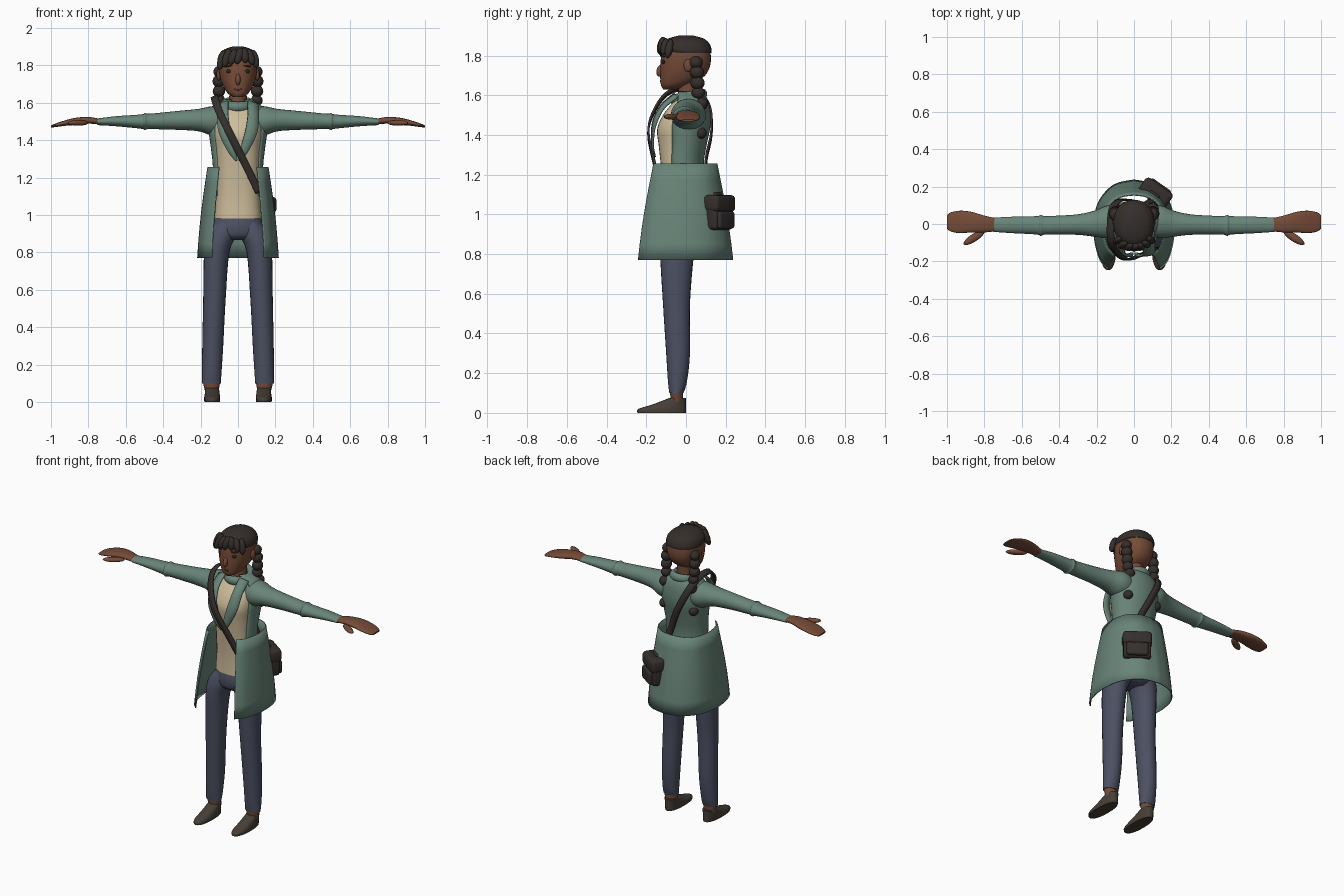
import bpy, bmesh, math
from mathutils import Vector, Matrix, Euler


def material(name, rgb):
    m = bpy.data.materials.new(name)
    m.diffuse_color = (*rgb, 1)
    return m


SKIN = material("brown_skin", (.181, .071, .039))
HAIR = material("dark_hair", (.036, .028, .024))
COAT = material("sage_coat", (.140, .232, .190))
SHIRT = material("cream_shirt", (.62, .51, .33))
DENIM = material("navy_trousers", (.072, .080, .122))
SHOE = material("shoe_brown", (.062, .049, .038))
LEATHER = material("bag_leather", (.036, .029, .026))
EYE = material("eye_dark", (.02, .016, .014))
LIP = material("lip_brown", (.10, .034, .022))


def finish(name, bm, mat, angle=50, thick=0):
    bmesh.ops.recalc_face_normals(bm, faces=bm.faces)
    me = bpy.data.meshes.new(name)
    bm.to_mesh(me)
    bm.free()
    me.materials.append(mat)
    me.shade_smooth()
    me.set_sharp_from_angle(angle=math.radians(angle))
    ob = bpy.data.objects.new(name, me)
    bpy.context.collection.objects.link(ob)
    if thick:
        mod = ob.modifiers.new("thickness", 'SOLIDIFY')
        mod.thickness, mod.offset = thick, 0
    return ob


def smooth(rows, k=4):
    """Catmull-Rom interpolation through a list of equal-length tuples."""
    rows = [Vector(r) for r in rows]
    out = []
    for i in range(len(rows) - 1):
        p0, p1, p2, p3 = rows[max(i - 1, 0)], rows[i], rows[i + 1], rows[min(i + 2, len(rows) - 1)]
        for j in range(k):
            t = j / k
            out.append(p1 + (p2 - p0) * .5 * t + (p0 * 2 - p1 * 5 + p2 * 4 - p3) * .5 * t * t
                       + (p1 * 3 - p0 - p2 * 3 + p3) * .5 * t ** 3)
    return out + [rows[-1]]


def grid(bm, rows, closed):
    vs = [[bm.verts.new(p) for p in r] for r in rows]
    n = len(vs[0])
    for a, b in zip(vs, vs[1:]):
        for i in range(n if closed else n - 1):
            j = (i + 1) % n
            bm.faces.new((a[i], a[j], b[j], b[i]))
    if closed:
        bm.faces.new(vs[0])
        bm.faces.new(vs[-1])


def loft(name, mat, rings, axis='z', side=1, n=24, power=2.0, k=4):
    """Rings are (position, centre u, centre v, radius u, radius v)."""
    bm = bmesh.new()
    rows = []
    for t, cu, cv, ru, rv in smooth(rings, k):
        row = []
        for i in range(n):
            a = 2 * math.pi * i / n
            c, s = math.cos(a), math.sin(a)
            u = cu + max(ru, .002) * math.copysign(abs(c) ** (2 / power), c)
            v = cv + max(rv, .002) * math.copysign(abs(s) ** (2 / power), s)
            row.append((side * u, v, t) if axis == 'z' else (side * t, u, v))
        rows.append(row)
    grid(bm, rows, True)
    return finish(name, bm, mat)


def ball(name, mat, loc, size, rot=(0, 0, 0), seg=16):
    bm = bmesh.new()
    mtx = Matrix.LocRotScale(Vector(loc), Euler([math.radians(r) for r in rot]), Vector(size))
    bmesh.ops.create_uvsphere(bm, u_segments=seg, v_segments=10, radius=1, matrix=mtx)
    return finish(name, bm, mat)


def ribbon(name, mat, pts, thick):
    """Flat band along (x, y, z, width), facing away from the chest centre."""
    path = smooth(pts, 5)
    bm = bmesh.new()
    rows = []
    for i, p in enumerate(path):
        q = p.to_3d()
        t = (path[min(i + 1, len(path) - 1)] - path[max(i - 1, 0)]).to_3d().normalized()
        nrm = Vector((q.x * .5, q.y + .03, (q.z - 1.3) * .4))
        w = t.cross(nrm).normalized() * p[3] / 2
        rows.append((q - w, q, q + w))
    grid(bm, rows, False)
    return finish(name, bm, mat, thick=thick)


def box(name, mat, loc, size, rot_z, bevel):
    bm = bmesh.new()
    bmesh.ops.create_cube(bm, size=1, matrix=Matrix.LocRotScale(
        Vector(loc), Euler((0, 0, math.radians(rot_z))), Vector(size)))
    bmesh.ops.bevel(bm, geom=bm.edges[:], offset=bevel, segments=3, profile=.5, affect='EDGES')
    return finish(name, bm, mat)


# Head, neck and face
loft("head", SKIN, [(1.63, 0, -.08, .025, .035), (1.65, 0, -.058, .055, .068), (1.69, 0, -.022, .08, .108),
                    (1.74, 0, -.005, .097, .124), (1.8, 0, 0, .104, .125), (1.85, 0, 0, .094, .11),
                    (1.88, 0, 0, .06, .075), (1.888, 0, 0, .02, .02)], power=2.25, n=32)
loft("neck", SKIN, [(1.54, 0, .01, .06, .055), (1.62, 0, .01, .047, .047), (1.7, 0, .01, .05, .05)])
ball("nose", SKIN, (0, -.128, 1.725), (.014, .02, .032), (-18, 0, 0))
ball("mouth", LIP, (0, -.124, 1.672), (.022, .008, .007))

# Hair cap and fringe locks
loft("hair_cap", HAIR, [(1.812, 0, .012, .107, .115), (1.83, 0, .004, .110, .125), (1.86, 0, 0, .1, .118),
                        (1.885, 0, 0, .073, .09), (1.9, 0, 0, .03, .04)], power=2.15, n=28)
for x, y, z, h, tilt in ((-.088, -.088, 1.83, .055, 14), (-.06, -.112, 1.84, .052, 18), (-.028, -.122, 1.845, .045, 20),
                         (.005, -.125, 1.85, .046, 16), (.036, -.12, 1.853, .042, -8),
                         (.066, -.107, 1.845, .045, -18), (.09, -.085, 1.835, .05, -14)):
    ball("fringe_lock", HAIR, (x, y, z), (.022, .02, h), (-12, tilt, 0), 10)

for s in (-1, 1):
    ball("eye", EYE, (s * .049, -.113, 1.768), (.016, .007, .011), (0, 0, s * 18))
    ball("eyebrow", HAIR, (s * .05, -.115, 1.797), (.022, .006, .005), (0, s * 8, s * 18), 10)
    ball("ear", SKIN, (s * .103, .01, 1.75), (.012, .022, .032))
    # Braids made of stacked knots
    for x, y, z, r in ((.1, .05, 1.765, .034), (.103, .055, 1.715, .036), (.102, .058, 1.662, .036),
                       (.1, .062, 1.612, .034), (.1, .078, 1.558, .034), (.108, .074, 1.41, .031)):
        ball("braid_knot", HAIR, (s * x, y, z), (r * .92, r, r * .92))

    # Sleeves, hands and thumbs
    loft("sleeve", COAT, [(.06, .015, 1.5, .075, .08), (.14, .012, 1.503, .088, .078), (.21, .002, 1.507, .07, .06),
                          (.3, -.003, 1.506, .055, .052), (.42, -.006, 1.502, .05, .044),
                          (.48, -.007, 1.5, .05, .041), (.5, -.008, 1.499, .057, .045),
                          (.52, -.007, 1.499, .049, .038), (.65, -.005, 1.501, .044, .027),
                          (.75, -.004, 1.498, .038, .018)], 'x', s)
    loft("hand", SKIN, [(.735, -.004, 1.498, .034, .015), (.8, 0, 1.506, .045, .018), (.87, .01, 1.5, .055, .019),
                        (.93, .011, 1.49, .06, .014), (.98, .011, 1.478, .051, .009),
                        (1.0, .011, 1.473, .035, .005)], 'x', s, power=2.4)
    ball("thumb", SKIN, (s * .855, -.073, 1.492), (.066, .021, .015), (0, 0, -s * 33))

    # Trouser legs, ankles and shoes
    loft("trouser_leg", DENIM, [(.97, .06, -.02, .055, .08), (.9, .088, -.032, .084, .09), (.8, .114, -.045, .068, .085),
                                (.55, .126, -.048, .06, .068), (.3, .135, -.04, .056, .06),
                                (.16, .14, -.043, .052, .048), (.1, .142, -.048, .05, .036)], side=s)
    loft("ankle", SKIN, [(.05, .14, -.045, .034, .028), (.085, .141, -.047, .042, .032),
                         (.115, .142, -.048, .047, .034)], side=s)
    loft("shoe", SHOE, [(0, .138, -.122, .042, .122), (.02, .138, -.12, .043, .121), (.042, .138, -.085, .04, .085),
                        (.075, .138, -.042, .036, .042)], side=s, k=3, power=2.3)

    # Lapels hanging down to a point on the chest
    ribbon("lapel", COAT, [(s * .08, -.05, 1.6, .06), (s * .082, -.12, 1.54, .06), (s * .072, -.162, 1.45, .065),
                           (s * .035, -.168, 1.35, .045), (s * .008, -.158, 1.29, .012)], .012)

# Shirt and trouser hips
loft("shirt", SHIRT, [(.98, 0, -.02, .125, .096), (1.1, 0, -.02, .117, .095), (1.25, 0, -.027, .115, .1),
                      (1.35, 0, -.025, .12, .113), (1.43, 0, -.02, .13, .125), (1.5, 0, -.008, .128, .108),
                      (1.56, 0, .005, .11, .075), (1.6, 0, .01, .06, .05)], power=2.4, n=32)
loft("trouser_hips", DENIM, [(.865, 0, -.025, .1, .06), (.89, 0, -.025, .14, .09), (.94, 0, -.02, .137, .102),
                             (.988, 0, -.02, .123, .094)], n=28)

# Coat body, open at the front: (height, centre y, radius x, radius y, opening angle)
bm = bmesh.new()
rows = []
for z, cy, rx, ry, gap in smooth([(1.1, -.01, .13, .098, 58), (1.25, -.015, .13, .1, 56), (1.35, -.005, .14, .105, 54),
                                  (1.45, .002, .153, .118, 54), (1.53, .012, .152, .105, 54),
                                  (1.58, .018, .125, .085, 48), (1.615, .015, .065, .06, 30)]):
    angles = [math.radians(-90 + gap + (360 - 2 * gap) * i / 28) for i in range(29)]
    rows.append([(rx * math.cos(a), cy + ry * math.sin(a), z) for a in angles])
grid(bm, rows, False)
finish("coat_body", bm, COAT, thick=.008)

# Flared coat skirt from mirrored half outlines
low = smooth([(.14, -.24), (.182, -.19), (.211, -.08), (.212, .03), (.182, .13), (.105, .21), (0, .235)])
top = smooth([(.10, -.162), (.135, -.13), (.158, -.05), (.157, .03), (.132, .1), (.072, .143), (0, .155)])
bm = bmesh.new()
rows = []
for i in range(7):
    t = i / 6
    puff = 1 + .035 * math.sin(math.pi * t)
    half = [a.lerp(b, t) * puff for a, b in zip(low, top)]
    z = .77 + .485 * t
    rows.append([(p.x, p.y, z) for p in half] + [(-p.x, p.y, z) for p in half[-2::-1]])
grid(bm, rows, False)
finish("coat_skirt", bm, COAT, thick=.006)

# Rolled collar, lower at the front
bm = bmesh.new()
rows = []
for i in range(33):
    a = 2 * math.pi * i / 32
    row = []
    for j in range(12):
        b = 2 * math.pi * j / 12
        r = 1 + .3 * math.cos(b)
        row.append((.069 * r * math.cos(a), .012 + .073 * r * math.sin(a),
                    1.592 + .014 * math.sin(a) + .027 * math.sin(b)))
    rows.append(row)
grid(bm, rows, True)
bmesh.ops.delete(bm, geom=[f for f in bm.faces if len(f.verts) > 4], context='FACES_ONLY')
bmesh.ops.remove_doubles(bm, verts=bm.verts, dist=.0005)
finish("collar", bm, COAT)

# Shoulder strap crossing front and back
ribbon("bag_strap", LEATHER, [(.112, -.13, 1.12, .04), (.05, -.158, 1.25, .04), (-.035, -.19, 1.42, .04),
                              (-.095, -.15, 1.54, .04), (-.122, -.085, 1.615, .04), (-.125, 0, 1.632, .04),
                              (-.115, .08, 1.6, .04), (-.08, .125, 1.52, .04), (-.02, .127, 1.4, .04),
                              (.045, .1, 1.25, .04), (.1, .13, 1.08, .04)], .01)

# Satchel with flap and side pocket
box("bag_body", LEATHER, (.113, .163, 1.005), (.165, .085, .165), -35, .02)
box("bag_flap", LEATHER, (.115, .166, 1.055), (.176, .098, .085), -35, .022)
box("bag_pocket", LEATHER, (.14, .199, .972), (.13, .03, .085), -35, .012)
box("bag_handle", LEATHER, (.108, .155, 1.098), (.06, .025, .025), -35, .008)
